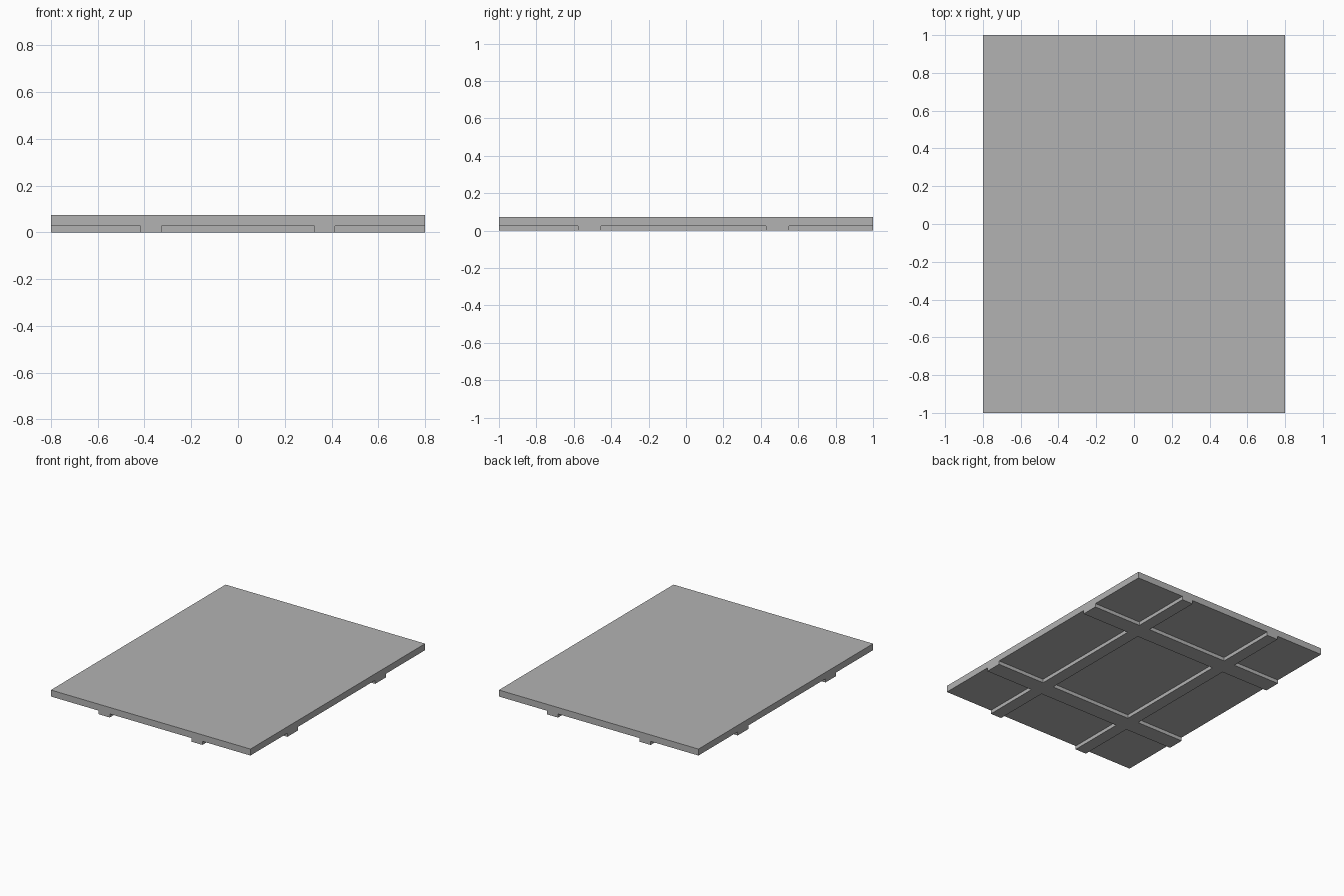
import bpy, bmesh

cube = bpy.data.objects.get("Cube")
if cube:
    bpy.data.objects.remove(cube, do_unlink=True)

TOP, UNDERSIDE = 0.073, 0.026
# Panel borders: every second strip is a rib
XS = [-0.8, -0.417, -0.328, 0.326, 0.415, 0.8]
YS = [-1.0, -0.577, -0.455, 0.428, 0.55, 1.0]

mat = bpy.data.materials.new("plain grey")
mat.use_nodes = True
grey = (0.45, 0.45, 0.45, 1)
mat.diffuse_color = grey
mat.node_tree.nodes["Principled BSDF"].inputs["Base Color"].default_value = grey

# Underside grid of panels and rib strips, facing down
bm = bmesh.new()
grid = [[bm.verts.new((x, y, UNDERSIDE)) for y in YS] for x in XS]
ribs, cells = [], []
for i in range(len(XS) - 1):
    for j in range(len(YS) - 1):
        f = bm.faces.new((grid[i][j], grid[i][j + 1], grid[i + 1][j + 1], grid[i + 1][j]))
        cells.append(f)
        if i % 2 or j % 2:
            ribs.append(f)


def extrude(faces, z):
    out = bmesh.ops.extrude_face_region(bm, geom=faces, use_keep_orig=False)["geom"]
    for v in out:
        if isinstance(v, bmesh.types.BMVert):
            v.co.z = z


# Slab: outer walls and one flat top
rim = [e for e in bm.edges if e.is_boundary]
walls = bmesh.ops.extrude_edge_only(bm, edges=rim)["geom"]
for v in walls:
    if isinstance(v, bmesh.types.BMVert):
        v.co.z = TOP
top_edges = [e for e in bm.edges if e.is_boundary]
bmesh.ops.contextual_create(bm, geom=top_edges)

# Crossing ribs, flush with the slab's sides
extrude(ribs, 0.0)
bmesh.ops.delete(bm, geom=[f for f in ribs if f.is_valid], context="FACES")
bmesh.ops.recalc_face_normals(bm, faces=bm.faces[:])
bmesh.ops.dissolve_limit(bm, angle_limit=0.01, verts=bm.verts[:], edges=bm.edges[:])

mesh = bpy.data.meshes.new("ribbed_slab")
bm.to_mesh(mesh)
bm.free()
mesh.materials.append(mat)
slab = bpy.data.objects.new("ribbed_slab", mesh)
bpy.context.collection.objects.link(slab)
